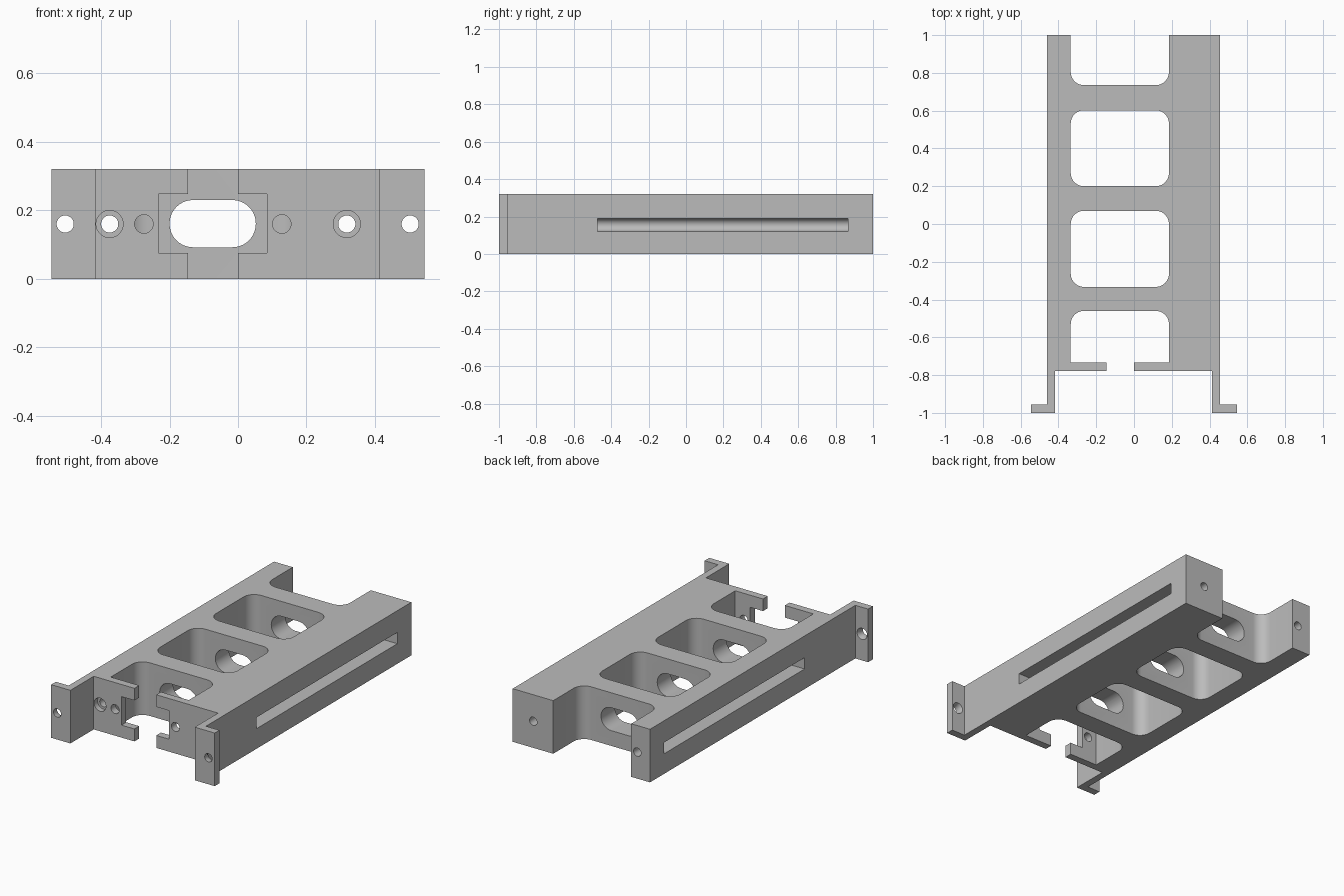
import bpy, bmesh, math
from mathutils import Vector

old = bpy.data.objects.get("Cube")
if old:
    bpy.data.objects.remove(old, do_unlink=True)

H = 0.32          # bracket height
MID = H / 2       # height of the hole axes

grey = bpy.data.materials.new("plain grey")
grey.use_nodes = True
grey.diffuse_color = (0.5, 0.5, 0.5, 1)
grey.node_tree.nodes["Principled BSDF"].inputs["Base Color"].default_value = (0.5, 0.5, 0.5, 1)


def prism(name, points, offset):
    """Closed solid made by sweeping a planar outline along an offset."""
    bm = bmesh.new()
    face = bm.faces.new([bm.verts.new(p) for p in points])
    moved = bmesh.ops.extrude_face_region(bm, geom=[face])["geom"]
    bmesh.ops.translate(bm, vec=offset, verts=[g for g in moved if isinstance(g, bmesh.types.BMVert)])
    bmesh.ops.recalc_face_normals(bm, faces=bm.faces)
    mesh = bpy.data.meshes.new(name)
    bm.to_mesh(mesh)
    bm.free()
    mesh.materials.append(grey)
    obj = bpy.data.objects.new(name, mesh)
    bpy.context.collection.objects.link(obj)
    return obj


def rounded(u0, u1, v0, v1, r, steps=10):
    """Rounded rectangle outline."""
    pts = []
    centres = [(u1 - r, v1 - r), (u0 + r, v1 - r), (u0 + r, v0 + r), (u1 - r, v0 + r)]
    for q, (u, v) in enumerate(centres):
        for i in range(steps + 1):
            a = math.pi / 2 * (q + i / steps)
            pts.append((u + r * math.cos(a), v + r * math.sin(a)))
    return pts


def box(name, x0, x1, y0, y1, z0, z1):
    return prism(name, [(x0, y0, z0), (x1, y0, z0), (x1, y1, z0), (x0, y1, z0)], Vector((0, 0, z1 - z0)))


def bore(name, x, y0, y1, r, z=MID, r_end=None):
    """Round cutter along y, tapered when r_end is given."""
    ring = [(math.cos(math.tau * i / 40), math.sin(math.tau * i / 40)) for i in range(40)]
    obj = prism(name, [(x + r * c, y0, z + r * s) for c, s in ring], Vector((0, y1 - y0, 0)))
    if r_end:
        for v in obj.data.vertices:
            if abs(v.co.y - y1) < 1e-4:
                v.co.x = x + (v.co.x - x) * r_end / r
                v.co.z = z + (v.co.z - z) * r_end / r
    return obj


# Bracket body with stepped mounting feet at the front
outline = [(-0.46, 1), (-0.46, -0.955), (-0.545, -0.955), (-0.545, -1), (-0.417, -1), (-0.417, -0.778),
           (0.412, -0.778), (0.412, -1), (0.545, -1), (0.545, -0.955), (0.455, -0.955), (0.455, 1)]
body = prism("bracket_body", [(x, y, 0) for x, y in outline], Vector((0, 0, H)))


def cut(cutter):
    cutter.hide_render = True
    mod = body.modifiers.new("cut", "BOOLEAN")
    mod.operation = "DIFFERENCE"
    mod.solver = "EXACT"
    mod.object = cutter
    bpy.context.view_layer.objects.active = body
    bpy.ops.object.modifier_apply(modifier=mod.name)
    bpy.data.objects.remove(cutter, do_unlink=True)


# Windows between the cross bridges, the last one open at the back
for y0, y1 in [(-0.333, 0.07), (0.2, 0.602), (0.735, 1.3)]:
    cut(prism("window_cutter", [(x, y, -0.1) for x, y in rounded(-0.335, 0.185, y0, y1, 0.07)], Vector((0, 0, 0.6))))

# Front window, square against the front plate
half = [(max(-0.335, min(0.185, x)), max(y, -0.733)) for x, y in rounded(-0.335, 0.185, -1, -0.46, 0.07)]
half = [p for p in half if p[1] > -0.7] + [(-0.335, -0.733), (0.185, -0.733)]
half.sort(key=lambda p: math.atan2(p[1] + 0.6, p[0] + 0.075))
cut(prism("front_window_cutter", [(x, y, -0.1) for x, y in half], Vector((0, 0, 0.6))))

# Split and wide opening in the front plate
cut(box("plate_gap_cutter", -0.146, 0, -0.9, -0.7, -0.1, 0.5))
cut(box("plate_opening_cutter", -0.232, 0.085, -0.9, -0.7, 0.075, 0.247))

# Oval cable passage through the bridges
cut(prism("oval_cutter", [(x, -0.6, z) for x, z in rounded(-0.2, 0.052, 0.092, 0.23, 0.0685)], Vector((0, 1.5, 0))))

# Rails: long bores, front counterbores and side slots
for x, side in [(-0.375, -1), (0.318, 1)]:
    cut(bore("rail_bore_cutter", x, -0.9, 1.2, 0.025))
    cut(bore("counterbore_cutter", x, -0.9, -0.745, 0.0395))
    slot = [(x + side * 0.034 * math.cos(math.pi / 2 + math.pi * i / 16),
             0.155 + 0.034 * math.sin(math.pi / 2 + math.pi * i / 16)) for i in range(17)]
    slot += [(side * 0.6, 0.121), (side * 0.6, 0.189)]
    cut(prism("slot_cutter", [(u, -0.472, z) for u, z in slot], Vector((0, 1.339, 0))))

# Front plate screw holes
for x in (-0.275, 0.128):
    cut(bore("plate_hole_cutter", x, -0.9, -0.7, 0.027))

# Foot holes, countersunk from behind
for x in (-0.505, 0.503):
    cut(bore("foot_hole_cutter", x, -1.1, -0.9, 0.025))
    cut(bore("countersink_cutter", x, -0.975, -0.945, 0.025, r_end=0.038))

# Smooth fillets and bores, crisp edges elsewhere
bpy.ops.object.select_all(action="DESELECT")
body.select_set(True)
bpy.context.view_layer.objects.active = body
bpy.ops.object.shade_smooth_by_angle(angle=math.radians(30))
